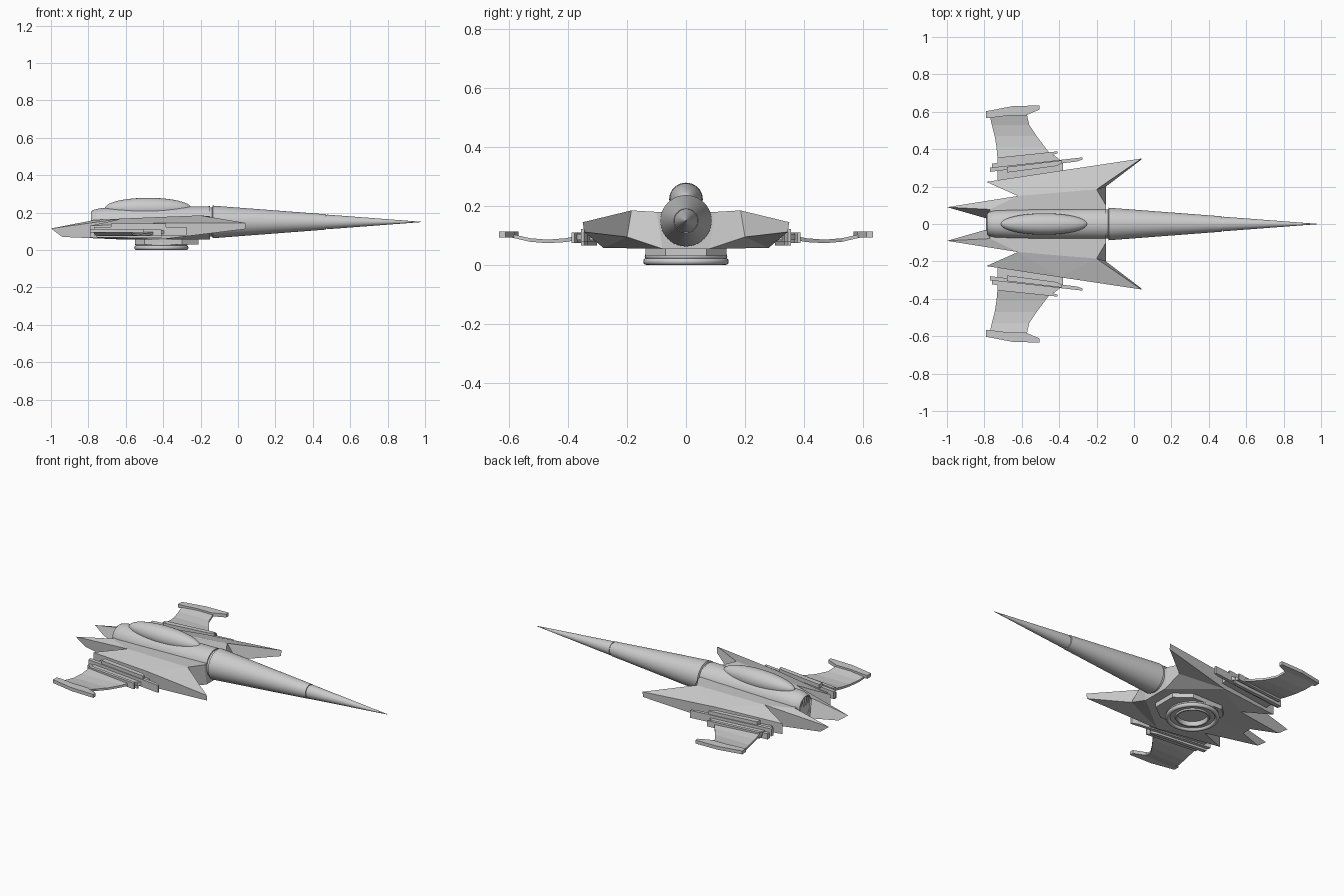
import bpy, math
from mathutils import Matrix, Vector

if "Cube" in bpy.data.objects:
    bpy.data.objects.remove(bpy.data.objects["Cube"])


def make(name, verts, faces, mirror=False, smooth=False):
    me = bpy.data.meshes.new(name)
    me.from_pydata(verts, [], faces)
    ob = bpy.data.objects.new(name, me)
    bpy.context.collection.objects.link(ob)
    bpy.ops.object.select_all(action='DESELECT')
    bpy.context.view_layer.objects.active = ob
    ob.select_set(True)
    bpy.ops.object.mode_set(mode='EDIT')
    bpy.ops.mesh.select_all(action='SELECT')
    bpy.ops.mesh.normals_make_consistent(inside=False)
    bpy.ops.object.mode_set(mode='OBJECT')
    if smooth:
        bpy.ops.object.shade_smooth_by_angle(angle=math.radians(35))
    if mirror:
        m = ob.modifiers.new("Mirror", 'MIRROR')
        m.use_axis = (False, True, False)
        m.merge_threshold = 0.0005
    return ob


def lathe(name, prof, center, axis='x', n=40):
    """Revolve (position along axis, radius) pairs."""
    verts, faces = [], []
    for a, r in prof:
        for i in range(n):
            t = 2 * math.pi * i / n
            c, s = r * math.cos(t), r * math.sin(t)
            p = (a, c, s) if axis == 'x' else (c, s, a)
            verts.append(Vector(p) + Vector(center))
    for k in range(len(prof) - 1):
        for i in range(n):
            j = (i + 1) % n
            faces.append((k*n + i, k*n + j, (k+1)*n + j, (k+1)*n + i))
    faces += [tuple(range(n)), tuple(range((len(prof)-1)*n, len(prof)*n))]
    return make(name, verts, faces, smooth=True)


def prism(name, pts, z0, z1, mirror=True):
    """Extrude a plan outline between two heights."""
    n = len(pts)
    verts = [(x, y, z) for z in (z0, z1) for x, y in pts]
    faces = [tuple(range(n)), tuple(range(n, 2*n))]
    faces += [(i, (i+1) % n, (i+1) % n + n, i + n) for i in range(n)]
    return make(name, verts, faces, mirror)


def rail(name, a, b, w, z0, z1, nose=0.03):
    """Slim bar between two plan points with a bevelled front."""
    (ax, ay), (bx, by) = a, b
    h = w / 2
    return prism(name, [(ax, ay - h), (bx - nose, by - h), (bx, by),
                        (bx, by + h), (ax, ay + h)], z0, z1)


# Round fuselage: rear barrel, then nose in two sections with grooves
lathe("rear_barrel", [(-0.735, 0.04), (-0.735, 0.05), (-0.785, 0.055), (-0.775, 0.064),
                      (-0.74, 0.073), (-0.6, 0.078), (-0.15, 0.084), (-0.15, 0.078),
                      (-0.13, 0.078)], (0, 0, 0.15))
lathe("nose_cone", [(-0.14, 0.075), (-0.135, 0.087), (0.47, 0.041), (0.47, 0.036),
                    (0.477, 0.036), (0.477, 0.039), (0.98, 0.001)], (0, 0, 0.15))

# Canopy bubble
bpy.ops.mesh.primitive_uv_sphere_add(segments=40, ring_count=20, radius=1, rotation=(0, math.pi/2, 0))
canopy = bpy.context.object
canopy.name = "canopy"
canopy.data.transform(Matrix.Rotation(math.pi/2, 4, 'Y'))
canopy.rotation_euler = (0, 0, 0)
canopy.location = (-0.48, 0, 0.223)
canopy.scale = (0.232, 0.057, 0.056)
bpy.ops.object.shade_smooth()

# Faceted hull with forward prongs, rear prongs and tail spikes
top = [(-0.15, 0, 0.18), (-0.15, 0.1, 0.18), (-0.2, 0.185, 0.185), (0.04, 0.35, 0.145),
       (-0.4, 0.284, 0.145), (-0.79, 0.225, 0.13), (-0.62, 0.15, 0.168),
       (-1.0, 0.09, 0.115), (-0.77, 0.078, 0.16), (-0.77, 0, 0.16)]
bottom = [(-0.15, 0, 0.055), (-0.15, 0.08, 0.055), (-0.15, 0.2, 0.095), (0.04, 0.345, 0.112),
          (-0.4, 0.28, 0.058), (-0.79, 0.225, 0.068), (-0.62, 0.15, 0.056),
          (-0.94, 0.086, 0.07), (-0.79, 0.03, 0.065), (-0.79, 0, 0.065)]
n = len(top)
faces = [(0, 1, 2, 6, 8, 9), (2, 3, 4), (2, 4, 6), (4, 5, 6), (6, 7, 8)]
faces += [tuple(i + n for i in f) for f in
          [(0, 1, 4, 6, 8, 9), (1, 2, 4), (2, 3, 4), (4, 5, 6), (6, 7, 8)]]
faces += [(i, i+1, i+1+n, i+n) for i in range(n - 1)]
make("hull", top + bottom, faces, mirror=True)

# Exhaust slats at the back of the barrel
for i in range(5):
    y = (i - 2) * 0.02
    h = math.sqrt(0.05**2 - y*y)
    prism("exhaust_slat", [(-0.775, y-0.004), (-0.73, y-0.004), (-0.73, y+0.004),
                           (-0.775, y+0.004)], 0.15 - h, 0.15 + h, False)

# Wing mounts and side rails
prism("wing_mount", [(-0.73, 0.2), (-0.38, 0.24), (-0.38, 0.33), (-0.43, 0.37),
                     (-0.73, 0.35)], 0.085, 0.105)
rail("inner_rail", (-0.77, 0.29), (-0.275, 0.345), 0.022, 0.078, 0.122)
rail("lower_rail", (-0.76, 0.312), (-0.41, 0.345), 0.022, 0.066, 0.1)
rail("upper_rail", (-0.68, 0.29), (-0.385, 0.325), 0.03, 0.118, 0.142)
rail("outer_rail", (-0.73, 0.345), (-0.41, 0.378), 0.02, 0.075, 0.11)

# Drooping wing: sections (y, front x, rear x, z, thickness)
secs = [(0.35, -0.43, -0.73, 0.095, 0.014), (0.41, -0.475, -0.735, 0.084, 0.013),
        (0.47, -0.52, -0.745, 0.08, 0.012), (0.53, -0.56, -0.76, 0.085, 0.012),
        (0.595, -0.575, -0.775, 0.1, 0.012)]
verts, faces = [], []
for y, f, r, z, t in secs:
    verts += [(r, y, z - t/2), (f, y, z - t/2), (f, y, z + t/2), (r, y, z + t/2)]
for k in range(len(secs) - 1):
    for i in range(4):
        j = (i + 1) % 4
        faces.append((4*k + i, 4*k + j, 4*k + 4 + j, 4*k + 4 + i))
e = 4 * (len(secs) - 1)
faces += [(0, 1, 2, 3), (e, e+1, e+2, e+3)]
make("wing", verts, faces, mirror=True)

# Wing tip bar
prism("wing_tip", [(-0.79, 0.568), (-0.765, 0.568), (-0.67, 0.58), (-0.58, 0.58), (-0.505, 0.612),
                   (-0.505, 0.634), (-0.65, 0.63), (-0.79, 0.603)], 0.093, 0.113)

# Landing base under the hull: plate, ring and recessed centre
half = [(-0.55, 0.09), (-0.5, 0.138), (-0.3, 0.138), (-0.21, 0.07)]
prism("belly_plate", half + [(x, -y) for x, y in reversed(half)], 0.03, 0.06, False)
pad = (-0.41, 0, 0)
lathe("landing_pad", [(0.035, 0.12), (0.012, 0.12), (0.012, 0.095), (0.004, 0.092), (0.004, 0.084),
                      (0.012, 0.08), (0.035, 0.08)], pad, 'z')
for z, R in ((0.012, 0.133), (0.03, 0.128)):
    bpy.ops.mesh.primitive_torus_add(location=(-0.41, 0, z), major_radius=R, minor_radius=0.012,
                                     major_segments=40, minor_segments=12)
    bpy.context.object.name = "landing_ring"
    bpy.ops.object.shade_smooth()
